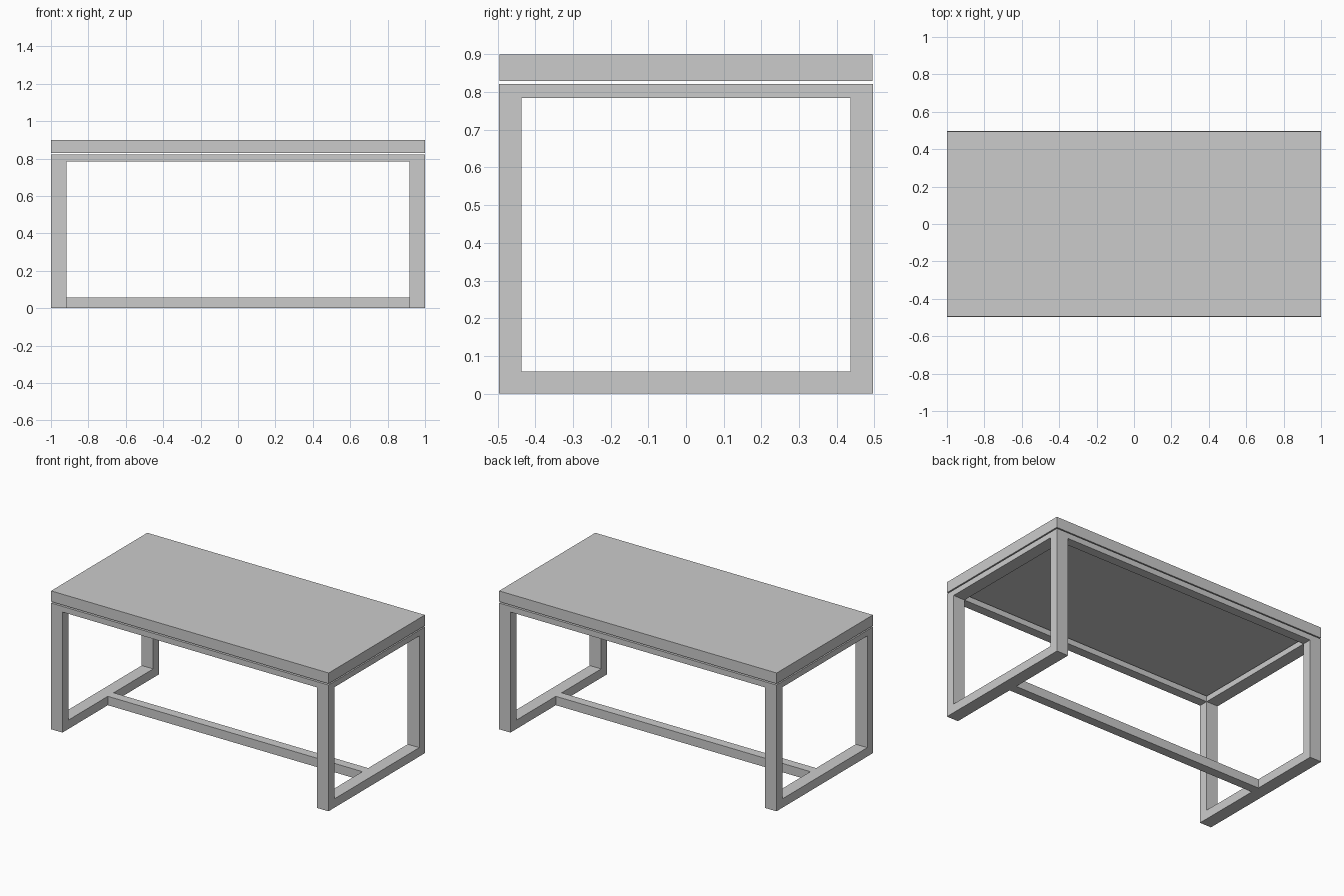
import bpy, bmesh

if "Cube" in bpy.data.objects:
    bpy.data.objects.remove(bpy.data.objects["Cube"])

W, D = 1.0, 0.497            # half width and half depth of the frame
LEG_X, LEG_Y = 0.083, 0.06   # leg section
RAIL_Z0, RAIL_Z1 = 0.785, 0.822
FOOT_Z = 0.058


def finish(bm, name):
    bmesh.ops.recalc_face_normals(bm, faces=bm.faces)
    mesh = bpy.data.meshes.new(name)
    bm.to_mesh(mesh)
    bm.free()
    obj = bpy.data.objects.new(name, mesh)
    bpy.context.collection.objects.link(obj)
    return obj


def box(name, lo, hi, open_ends=False):
    bm = bmesh.new()
    bmesh.ops.create_cube(bm, size=1)
    for v in bm.verts:
        v.co = [(a + b) / 2 + c * (b - a) for a, b, c in zip(lo, hi, v.co)]
    if open_ends:  # ends butt against the end frames
        bm.normal_update()
        ends = [f for f in bm.faces if abs(f.normal.x) > 0.9]
        bmesh.ops.delete(bm, geom=ends, context='FACES_ONLY')
    return finish(bm, name)


def end_frame(name, x0, x1):
    # closed rectangular loop: two legs, foot rail and top rail
    bm = bmesh.new()
    outer = [(-D, 0), (D, 0), (D, RAIL_Z1), (-D, RAIL_Z1)]
    yi = D - LEG_Y
    inner = [(-yi, FOOT_Z), (yi, FOOT_Z), (yi, RAIL_Z0), (-yi, RAIL_Z0)]
    rings = [[bm.verts.new((x, y, z)) for y, z in loop]
             for x, loop in ((x0, outer), (x1, outer), (x1, inner), (x0, inner))]
    for k in range(4):
        a, b = rings[k], rings[(k + 1) % 4]
        for i in range(4):
            j = (i + 1) % 4
            bm.faces.new((a[i], a[j], b[j], b[i]))
    return finish(bm, name)


# table top, floating just above the frame
box("table_top", (-W, -0.495, 0.83), (W, 0.495, 0.90))

# end frames
xi = W - LEG_X
end_frame("left_end_frame", -W, -xi)
end_frame("right_end_frame", xi, W)

# long upper rails
box("front_rail", (-xi, -D, RAIL_Z0), (xi, -D + LEG_Y, RAIL_Z1), True)
box("back_rail", (-xi, D - LEG_Y, RAIL_Z0), (xi, D, RAIL_Z1), True)

# floor stretcher joining the two foot rails
box("stretcher", (-xi, -0.03, 0), (xi, 0.03, FOOT_Z), True)
